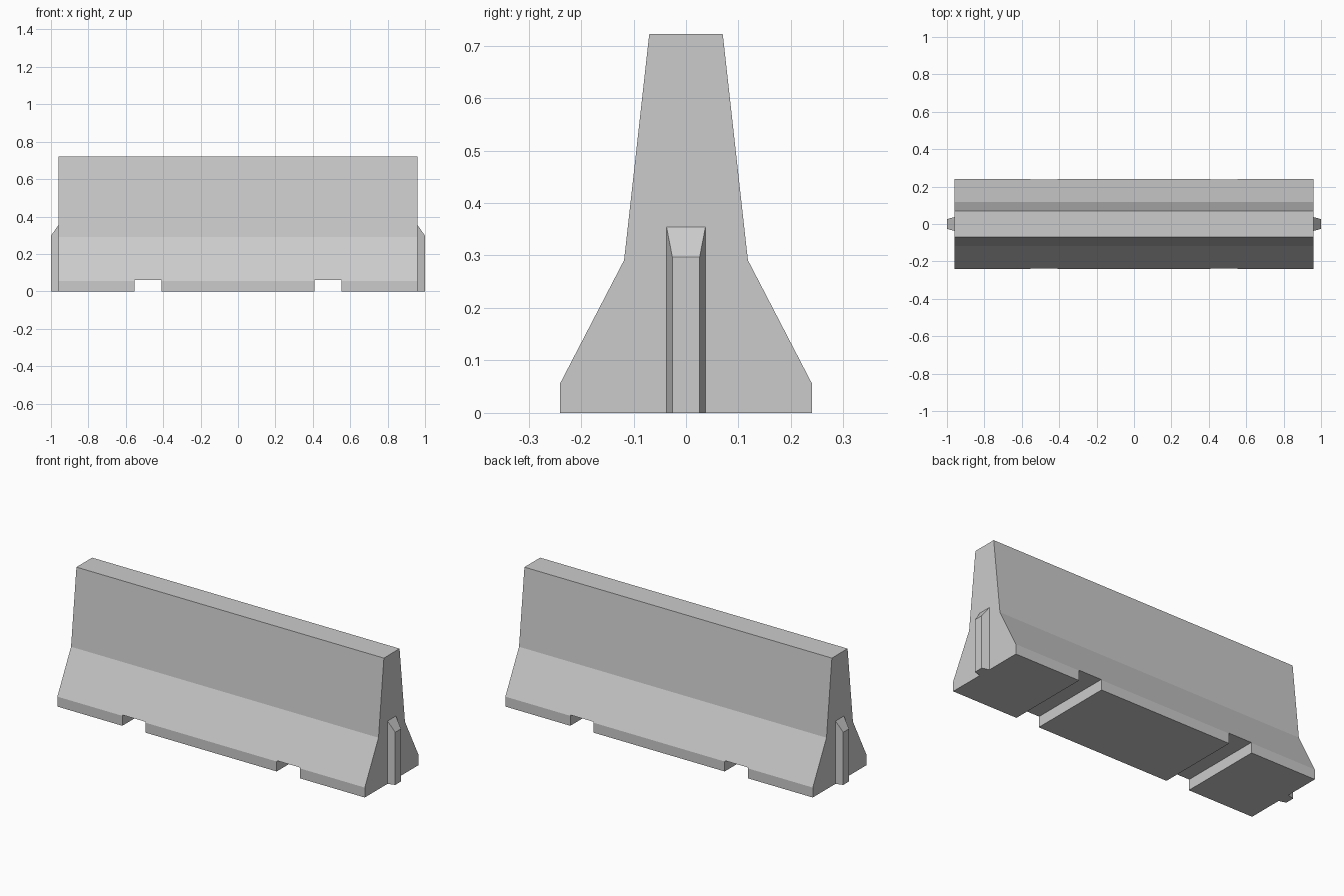
import bpy
import bmesh

if "Cube" in bpy.data.objects:
    bpy.data.objects.remove(bpy.data.objects["Cube"], do_unlink=True)

GREY = (0.6, 0.6, 0.6, 1.0)
concrete = bpy.data.materials.new("concrete_grey")
concrete.use_nodes = True
concrete.diffuse_color = GREY
concrete.node_tree.nodes["Principled BSDF"].inputs["Base Color"].default_value = GREY

HALF = 0.96      # half length of the body
TIP = 1.0        # reach of the end tongues


def loft(name, ring_a, ring_b, cap_a=True):
    """Solid between two matching rings of points."""
    bm = bmesh.new()
    a = [bm.verts.new(p) for p in ring_a]
    b = [bm.verts.new(p) for p in ring_b]
    if cap_a:
        bm.faces.new(a)
    bm.faces.new(b[::-1])
    for i in range(len(a)):
        j = (i + 1) % len(a)
        bm.faces.new((a[i], b[i], b[j], a[j]))
    bmesh.ops.recalc_face_normals(bm, faces=bm.faces)
    mesh = bpy.data.meshes.new(name)
    bm.to_mesh(mesh)
    bm.free()
    mesh.materials.append(concrete)
    obj = bpy.data.objects.new(name, mesh)
    bpy.context.collection.objects.link(obj)
    return obj


# Barrier body: stepped, tapering profile run along x
side = [(0.24, 0), (0.24, 0.056), (0.118, 0.291), (0.07, 0.722)]
profile = side + [(-y, z) for y, z in reversed(side)]
body = loft("barrier_body",
            [(-HALF, y, z) for y, z in profile],
            [(HALF, y, z) for y, z in profile])

# Two lifting slots cut across the underside
for sign, label in ((-1, "right"), (1, "left")):
    x0, x1 = sign * 0.482 - 0.072, sign * 0.482 + 0.072
    corners = [(x0, -0.1), (x1, -0.1), (x1, 0.06), (x0, 0.06)]
    cutter = loft("slot_cutter_" + label,
                  [(x, -0.4, z) for x, z in corners],
                  [(x, 0.4, z) for x, z in corners])
    cutter.hide_render = True
    cutter.hide_viewport = True
    slot = body.modifiers.new("slot_" + label, "BOOLEAN")
    slot.operation = "DIFFERENCE"
    slot.solver = "EXACT"
    slot.object = cutter

# Bake the slots into the body and discard the cutters
bpy.context.view_layer.update()
graph = bpy.context.evaluated_depsgraph_get()
cut_mesh = bpy.data.meshes.new_from_object(body.evaluated_get(graph))
body.modifiers.clear()
body.data = cut_mesh
for label in ("right", "left"):
    bpy.data.objects.remove(bpy.data.objects["slot_cutter_" + label], do_unlink=True)


# Tapered interlocking tongue on each end
def tongue_ring(x, half_width, height):
    w = half_width
    return [(x, -w, 0), (x, w, 0), (x, w, height), (x, -w, height)]


for sign, label in ((-1, "right"), (1, "left")):
    tongue = loft("end_tongue_" + label,
                  tongue_ring(sign * HALF, 0.037, 0.354),
                  tongue_ring(sign * TIP, 0.026, 0.297), cap_a=False)
    # Outer cap must face away from the body
    bm = bmesh.new()
    bm.from_mesh(tongue.data)
    bm.normal_update()
    cap = max(bm.faces, key=lambda f: abs(f.calc_center_median().x))
    if cap.normal.x * sign < 0:
        bmesh.ops.reverse_faces(bm, faces=bm.faces)
    bm.to_mesh(tongue.data)
    bm.free()
